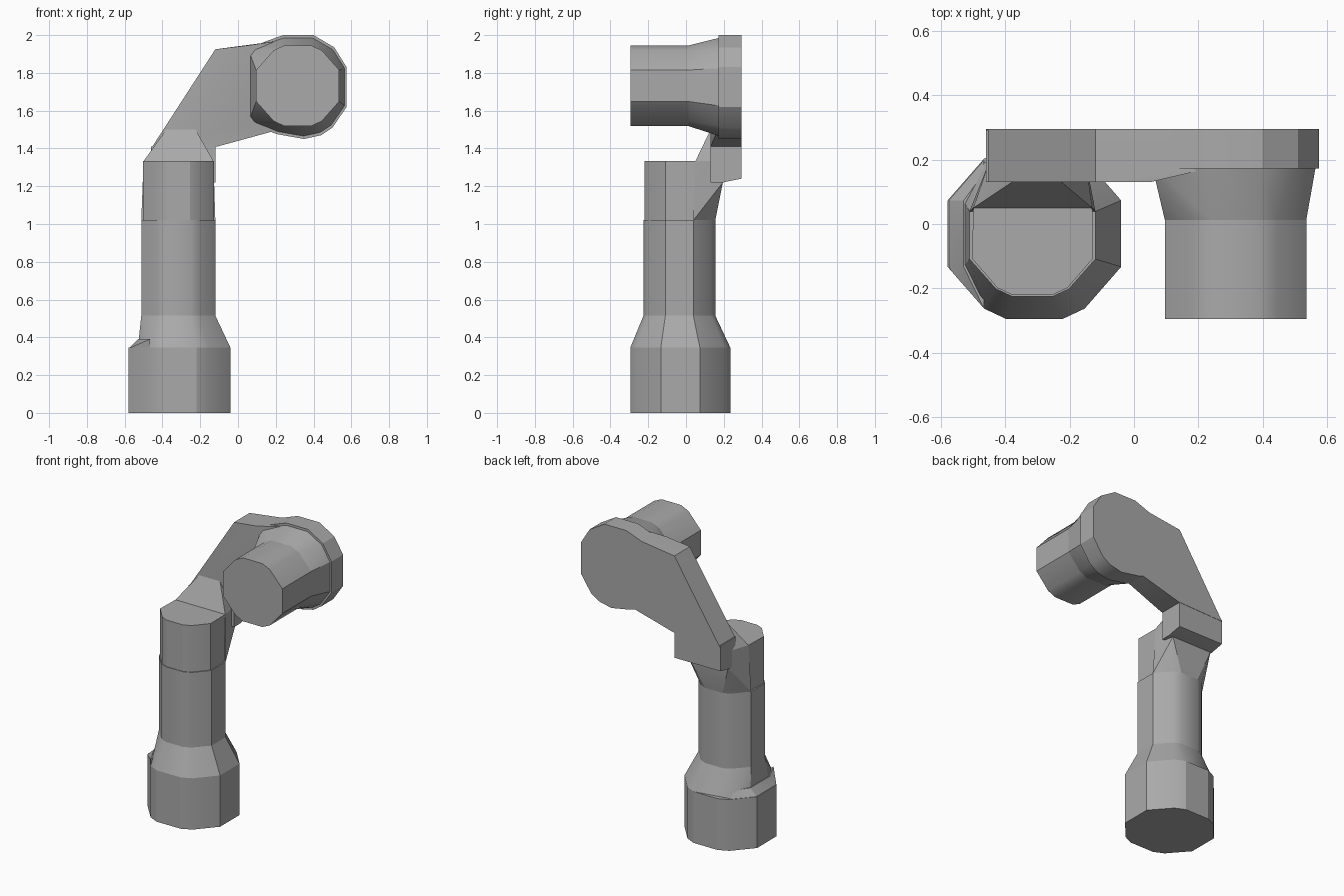
import bpy, bmesh, math
from mathutils import Vector

cube = bpy.data.objects.get("Cube")
if cube:
    bpy.data.objects.remove(cube, do_unlink=True)

grey = bpy.data.materials.new("plain grey")
grey.use_nodes = True
colour = (0.4, 0.4, 0.4, 1)
grey.diffuse_color = colour
grey.node_tree.nodes["Principled BSDF"].inputs["Base Color"].default_value = colour


def hull(name, points):
    """Faceted solid wrapped around the points."""
    bm = bmesh.new()
    for p in points:
        bm.verts.new(p)
    res = bmesh.ops.convex_hull(bm, input=bm.verts)
    loose = {g for g in res["geom_interior"] + res["geom_unused"] if isinstance(g, bmesh.types.BMVert)}
    bmesh.ops.delete(bm, geom=list(loose), context='VERTS')
    bmesh.ops.dissolve_limit(bm, angle_limit=math.radians(1), verts=bm.verts, edges=bm.edges)
    bmesh.ops.recalc_face_normals(bm, faces=bm.faces)
    mesh = bpy.data.meshes.new(name)
    bm.to_mesh(mesh)
    bm.free()
    mesh.materials.append(grey)
    obj = bpy.data.objects.new(name, mesh)
    bpy.context.collection.objects.link(obj)
    return obj


def outline(cu, cv, ru, rv):
    """Twelve-sided rounded outline, mirrored both ways."""
    quarter = [(0.33, 1), (0.58, 0.88), (1, 0.39)]
    return [(cu + su * u * ru, cv + sv * v * rv)
            for u, v in quarter for su in (-1, 1) for sv in (-1, 1)]


def level(points, z):
    return [(x, y, z) for x, y in points]


def upright(points, y):
    return [(x, y, z) for x, z in points]


# Base drum and its tapering shoulder, with a ledge at the back corner
base = outline(-0.31, -0.03, 0.27, 0.265)
column = outline(-0.316, -0.035, 0.196, 0.19)
hull("base_drum", level(base, 0) + level(base, 0.345))


def cut_in(p):
    x, y = p
    return (max(x, -0.53), min(y, 0.19) if x < -0.35 else y)


hull("base_shoulder", level([cut_in(p) for p in base], 0.345) + level(column, 0.515))
ledge_top = [(max(x, -0.53), min(y, 0.16)) for x, y in base if x < -0.45]
hull("base_ledge", level([p for p in base if p[0] < -0.45], 0.34) + level(ledge_top, 0.39))

# Lower and upper column
hull("lower_column", level(column, 0.5) + level(column, 1.02))
upper = outline(-0.316, -0.035, 0.188, 0.186)
upper_front = [p for p in upper if p[1] < 0] + [(-0.5, 0.05), (-0.13, 0.05)]
hull("upper_column", level(upper_front, 1.02) + level(upper_front, 1.333))

# Flared back of the column carrying the elbow, with its sloping cap
flare_end = [(-0.45, 0.195), (-0.15, 0.195)]
mid = [(-0.5, 0.05), (-0.13, 0.05)]
hull("column_flare", level([p for p in column if p[1] > 0], 1.02)
     + level(mid, 1.333) + level(flare_end, 1.22) + level(flare_end, 1.333))
hull("column_cap", level(mid, 1.333) + level(flare_end, 1.333)
     + level([(-0.38, 0.13), (-0.225, 0.13), (-0.38, 0.15), (-0.225, 0.15)], 1.5))

# Elbow block
hull("elbow_block", [(x, y, z) for x in (-0.46, -0.12)
                     for y, z in [(0.13, 1.22), (0.195, 1.22), (0.293, 1.24),
                                  (0.293, 1.41), (0.13, 1.41)]])

# Slanted arm plate
arm = [(-0.46, 1.40), (-0.2, 1.805), (-0.12, 1.925), (0.05, 1.945),
       (0.04, 1.53), (-0.11, 1.41)]
arm_tip = [(0.22, 1.97), (0.22, 1.5)]
hull("arm_plate", upright(arm, 0.13) + upright(arm + arm_tip, 0.295) + upright(arm_tip, 0.17))

# Wrist disc
disc = [(0.21, 1.99), (0.24, 2.0), (0.40, 2.0), (0.51, 1.935), (0.575, 1.83), (0.575, 1.62),
        (0.50, 1.51), (0.44, 1.47), (0.35, 1.45), (0.21, 1.475), (0.05, 1.53), (0.05, 1.93)]
hull("wrist_disc", upright(disc, 0.172) + upright(disc, 0.295))

# Wrist taper and forward barrel
barrel = outline(0.316, 1.732, 0.22, 0.213)
taper = [(x * 0.97 + 0.008, 1.725 + (z - 1.725) * 0.95) for x, z in disc]
hull("wrist_taper", upright(taper, 0.18) + upright(barrel, 0.012))
hull("wrist_barrel", upright(barrel, 0.02) + upright(barrel, -0.295))

# Soft shading across shallow facets only
bpy.ops.object.select_all(action='DESELECT')
for obj in bpy.context.collection.objects:
    if obj.type == 'MESH' and grey.name in obj.data.materials:
        obj.select_set(True)
        bpy.context.view_layer.objects.active = obj
bpy.ops.object.shade_smooth_by_angle(angle=math.radians(25))
